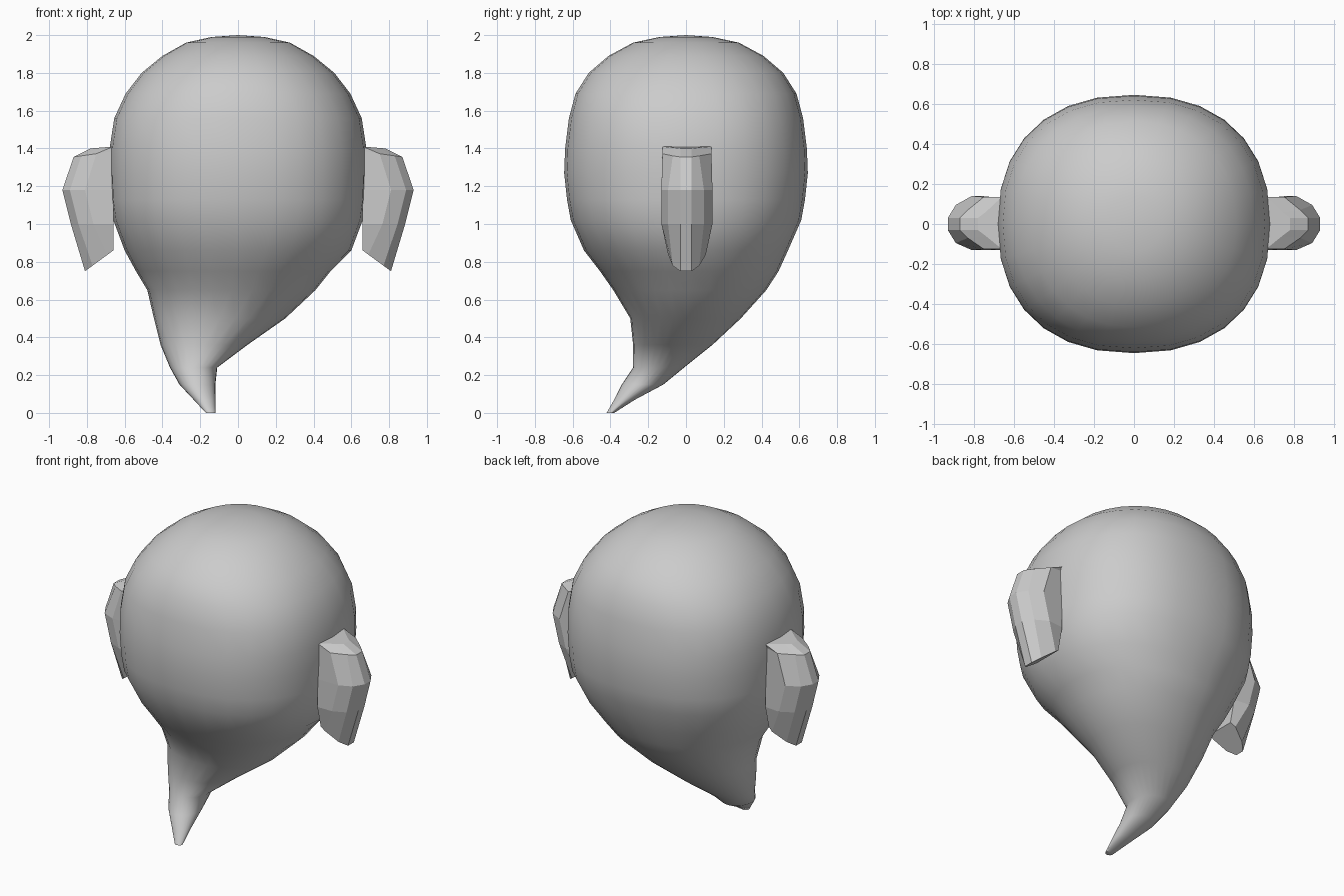
import bpy, bmesh, math

if "Cube" in bpy.data.objects:
    bpy.data.objects.remove(bpy.data.objects["Cube"])

grey = bpy.data.materials.new("plain_grey")
grey.diffuse_color = (0.6, 0.6, 0.6, 1)
grey.use_nodes = True
grey.node_tree.nodes["Principled BSDF"].inputs["Base Color"].default_value = grey.diffuse_color


def loft(name, rings, pole=None):
    """Skin a stack of equal point loops, closing both ends."""
    bm = bmesh.new()
    loops = [[bm.verts.new(p) for p in ring] for ring in rings]
    n = len(loops[0])
    for a, b in zip(loops, loops[1:]):
        for i in range(n):
            j = (i + 1) % n
            bm.faces.new((a[i], a[j], b[j], b[i]))
    bm.faces.new(loops[-1])
    if pole:
        top = bm.verts.new(pole)
        for i in range(n):
            bm.faces.new((loops[0][i], loops[0][(i + 1) % n], top))
    else:
        bm.faces.new(loops[0])
    bmesh.ops.recalc_face_normals(bm, faces=bm.faces)
    mesh = bpy.data.meshes.new(name)
    bm.to_mesh(mesh)
    bm.free()
    mesh.materials.append(grey)
    ob = bpy.data.objects.new(name, mesh)
    bpy.context.collection.objects.link(ob)
    return ob


def oval(z, x0, x1, y0, y1, power, n=28):
    """Horizontal superellipse loop between the given limits."""
    pts = []
    for i in range(n):
        t = 2 * math.pi * i / n
        c, s = math.cos(t), math.sin(t)
        c = math.copysign(abs(c) ** (2 / power), c)
        s = math.copysign(abs(s) ** (2 / power), s)
        pts.append(((x0 + x1) / 2 + c * (x1 - x0) / 2,
                    (y0 + y1) / 2 + s * (y1 - y0) / 2, z))
    return pts


# Round head: height, half width, half depth
dome = [(1.99, .14, .14), (1.96, .275, .28), (1.89, .40, .41), (1.80, .51, .515),
        (1.69, .595, .585), (1.56, .655, .62), (1.40, .68, .64), (1.27, .68, .645),
        (1.13, .675, .63), (1.02, .66, .61)]
# Drop-shaped tail curling forward: height, x limits, y limits
tail = [(.86, -.60, .60, -.54, .54), (.75, -.54, .49, -.455, .49),
        (.65, -.48, .41, -.385, .425), (.50, -.445, .25, -.295, .29),
        (.36, -.41, .05, -.28, .14), (.24, -.36, -.11, -.28, -.01),
        (.15, -.31, -.12, -.34, -.12), (.07, -.235, -.12, -.38, -.27),
        (0, -.17, -.12, -.42, -.38)]
rings = []
for z, w, d in dome:
    k = min(1, max(0, (1.99 - z) / 0.4))
    rings.append(oval(z, -w, w, -d, d, 2 + 0.3 * k))
for z, x0, x1, y0, y1 in tail:
    rings.append(oval(z, x0, x1, y0, y1, 2 + 0.2 * min(1, z)))
body = loft("body", rings, pole=(0, 0, 2))
bpy.context.view_layer.objects.active = body
body.select_set(True)
bpy.ops.object.shade_smooth_by_angle(angle=math.radians(60))

# Faceted arms: inner z, outer x, outer z, half depth, outer half depth
arm = [(1.41, .78, 1.40, .125, .06), (1.385, .87, 1.355, .125, .07),
       (1.18, .93, 1.18, .13, .095), (1.00, .885, 1.00, .13, .095),
       (.86, .81, .75, .095, .07)]
for side, label in ((1, "right_arm"), (-1, "left_arm")):
    loops = []
    for zi, xo, zo, w, wo in arm:
        outline = [(.66, -w), (xo - .12, -w), (xo - .04, -wo), (xo, -.03),
                   (xo, .03), (xo - .04, wo), (xo - .12, w + .01), (.66, w)]
        loops.append([(side * x, y, zi + (zo - zi) * (x - .66) / (xo - .66))
                      for x, y in outline])
    loft(label, loops)
